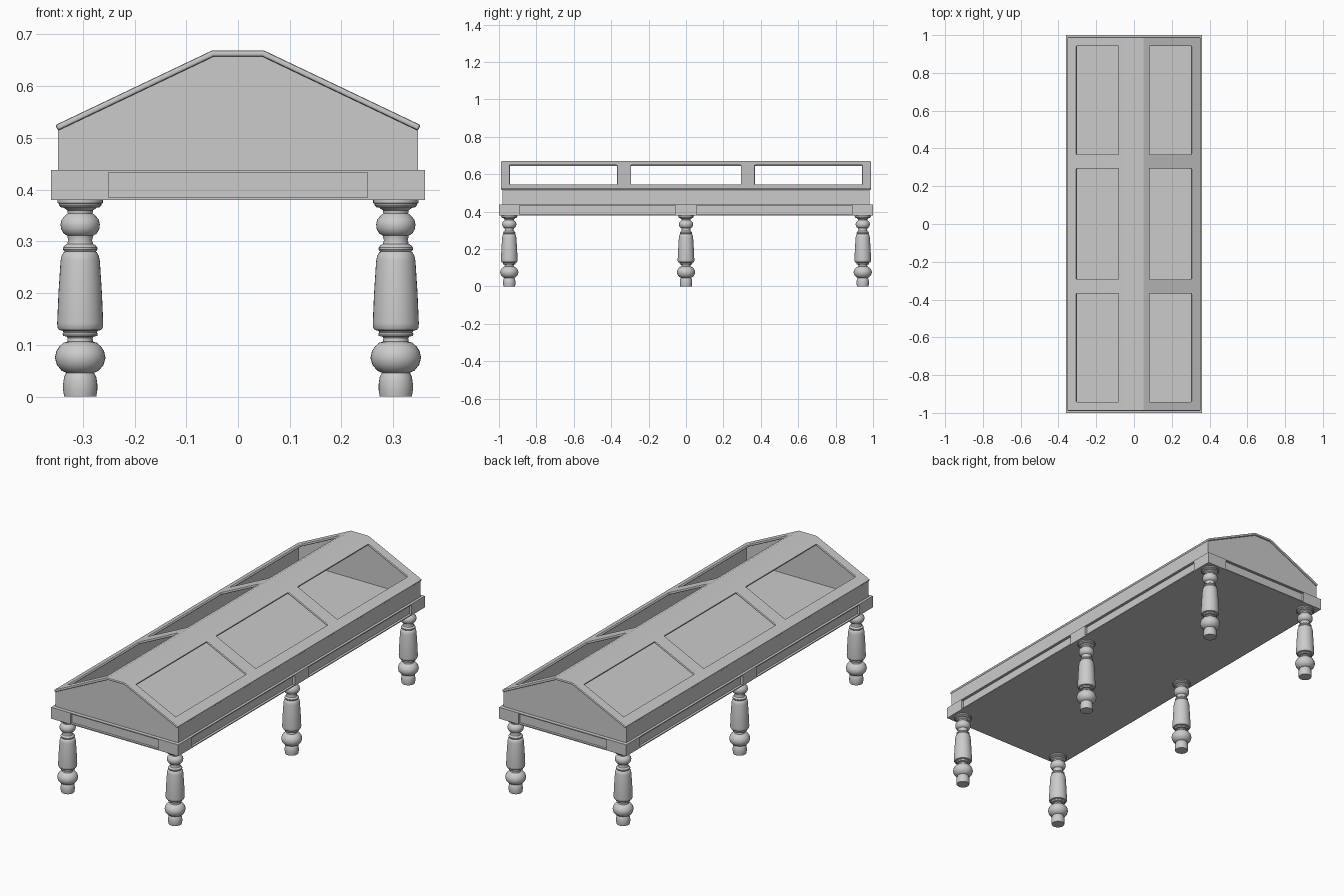
import bpy, bmesh, math

if "Cube" in bpy.data.objects:
    bpy.data.objects.remove(bpy.data.objects["Cube"])


def finish(name, bm):
    """Turn a bmesh into a named object."""
    bmesh.ops.recalc_face_normals(bm, faces=bm.faces)
    mesh = bpy.data.meshes.new(name)
    bm.to_mesh(mesh)
    bm.free()
    ob = bpy.data.objects.new(name, mesh)
    bpy.context.collection.objects.link(ob)
    return ob


def box(name, x0, x1, y0, y1, z0, z1):
    bm = bmesh.new()
    bmesh.ops.create_cube(bm, size=1)
    for v in bm.verts:
        v.co = (x0 + (v.co.x + .5) * (x1 - x0),
                y0 + (v.co.y + .5) * (y1 - y0),
                z0 + (v.co.z + .5) * (z1 - z0))
    return finish(name, bm)


def prism(name, outline, y0, y1):
    """Extrude an (x, z) outline along y."""
    bm = bmesh.new()
    face = bm.faces.new([bm.verts.new((x, y0, z)) for x, z in outline])
    ext = bmesh.ops.extrude_face_region(bm, geom=[face])
    for v in ext["geom"]:
        if isinstance(v, bmesh.types.BMVert):
            v.co.y = y1
    return finish(name, bm)


def lathe(name, profile, x, y, sides=32):
    """Revolve a (radius, z) profile around a vertical axis."""
    bm = bmesh.new()
    rings = [[bm.verts.new((r * math.cos(2 * math.pi * i / sides),
                            r * math.sin(2 * math.pi * i / sides), z))
              for i in range(sides)] for r, z in profile]
    for a, b in zip(rings, rings[1:]):
        for i in range(sides):
            j = (i + 1) % sides
            bm.faces.new((a[i], a[j], b[j], b[i]))
    bm.faces.new(rings[0][::-1])
    bm.faces.new(rings[-1])
    ob = finish(name, bm)
    ob.location = (x, y, 0)
    bpy.ops.object.select_all(action='DESELECT')
    ob.select_set(True)
    bpy.context.view_layer.objects.active = ob
    bpy.ops.object.shade_smooth_by_angle(angle=math.radians(35))
    return ob


# Turned legs
LEG = [(.031, 0), (.033, .012), (.033, .025), (.031, .038), (.027, .046),
       (.036, .050), (.045, .061), (.049, .075), (.046, .088), (.040, .097),
       (.032, .104), (.025, .106), (.024, .113), (.026, .116), (.033, .117),
       (.034, .121), (.032, .124), (.034, .127), (.041, .129), (.044, .134),
       (.0445, .142), (.042, .200), (.038, .262), (.036, .272), (.032, .279),
       (.030, .280), (.033, .284), (.033, .288), (.030, .292), (.025, .295),
       (.023, .302), (.025, .311), (.032, .315), (.037, .324), (.038, .333),
       (.036, .342), (.029, .350), (.024, .354), (.025, .360), (.032, .365),
       (.038, .366), (.041, .370), (.041, .373), (.044, .374), (.044, .38)]
for side, sx in (("left", -1), ("right", 1)):
    for pos, y in (("front", -.945), ("middle", 0), ("back", .945)):
        lathe(f"{pos}_{side}_leg", LEG, sx * .305, y)

# Table bed: recessed core, thin lips and raised corner / middle blocks
X, Y, Z0, Z1, D = .361, 1.0, .38, .438, .012
box("table_core", -X + D, X - D, -Y + D, Y - D, Z0 + .001, Z1 - .001)
box("lower_lip", -X, X, -Y, Y, Z0, Z0 + .005)
box("upper_lip", -X, X, -Y, Y, Z1 - .005, Z1)
for side, sx in (("left", -1), ("right", 1)):
    xa, xb = sorted((sx * .25, sx * X))
    for pos, y0, y1 in (("front", -Y, -.89), ("middle", -.055, .055), ("back", .89, Y)):
        box(f"{pos}_{side}_block", xa, xb, y0, y1, Z0, Z1)


# Case walls under the lid
def roof_z(x):
    return .669 - .476 * max(0, abs(x) - .05)


W, L, T, DROP = .348, .981, .015, .011
gable = [(-W, Z1), (W, Z1), (W, roof_z(W) - DROP), (.05, roof_z(.05) - DROP),
         (-.05, roof_z(.05) - DROP), (-W, roof_z(W) - DROP)]
prism("front_gable", gable, -L, -L + T)
prism("back_gable", gable, L - T, L)
for side, s in (("left", -1), ("right", 1)):
    wall = [(s * W, Z1), (s * W, roof_z(W) - DROP),
            (s * (W - T), roof_z(W - T) - DROP), (s * (W - T), Z1)]
    prism(f"{side}_case_wall", wall, -L + T, L - T)

# Lid: folded sheet with six open windows, thickened downward
xs = [-.353, -.306, -.083, -.05, .05, .083, .306, .353]
ys = [-.989, -.942, -.368, -.293, .293, .368, .942, .989]
bm = bmesh.new()
grid = [[bm.verts.new((x, y, roof_z(x))) for y in ys] for x in xs]
for i in range(7):
    for j in range(7):
        if i in (1, 5) and j in (1, 3, 5):
            continue
        bm.faces.new((grid[i][j], grid[i + 1][j], grid[i + 1][j + 1], grid[i][j + 1]))
bm.normal_update()
if sum(f.normal.z for f in bm.faces) < 0:
    bmesh.ops.reverse_faces(bm, faces=bm.faces)
mesh = bpy.data.meshes.new("lid_frame")
bm.to_mesh(mesh)
bm.free()
lid = bpy.data.objects.new("lid_frame", mesh)
bpy.context.collection.objects.link(lid)
solid = lid.modifiers.new("thickness", 'SOLIDIFY')
solid.thickness = .012
solid.offset = -1
solid.use_even_offset = True
bevel = lid.modifiers.new("soft_edge", 'BEVEL')
bevel.width = .004
bevel.segments = 2
bevel.limit_method = 'ANGLE'
bevel.angle_limit = math.radians(60)
